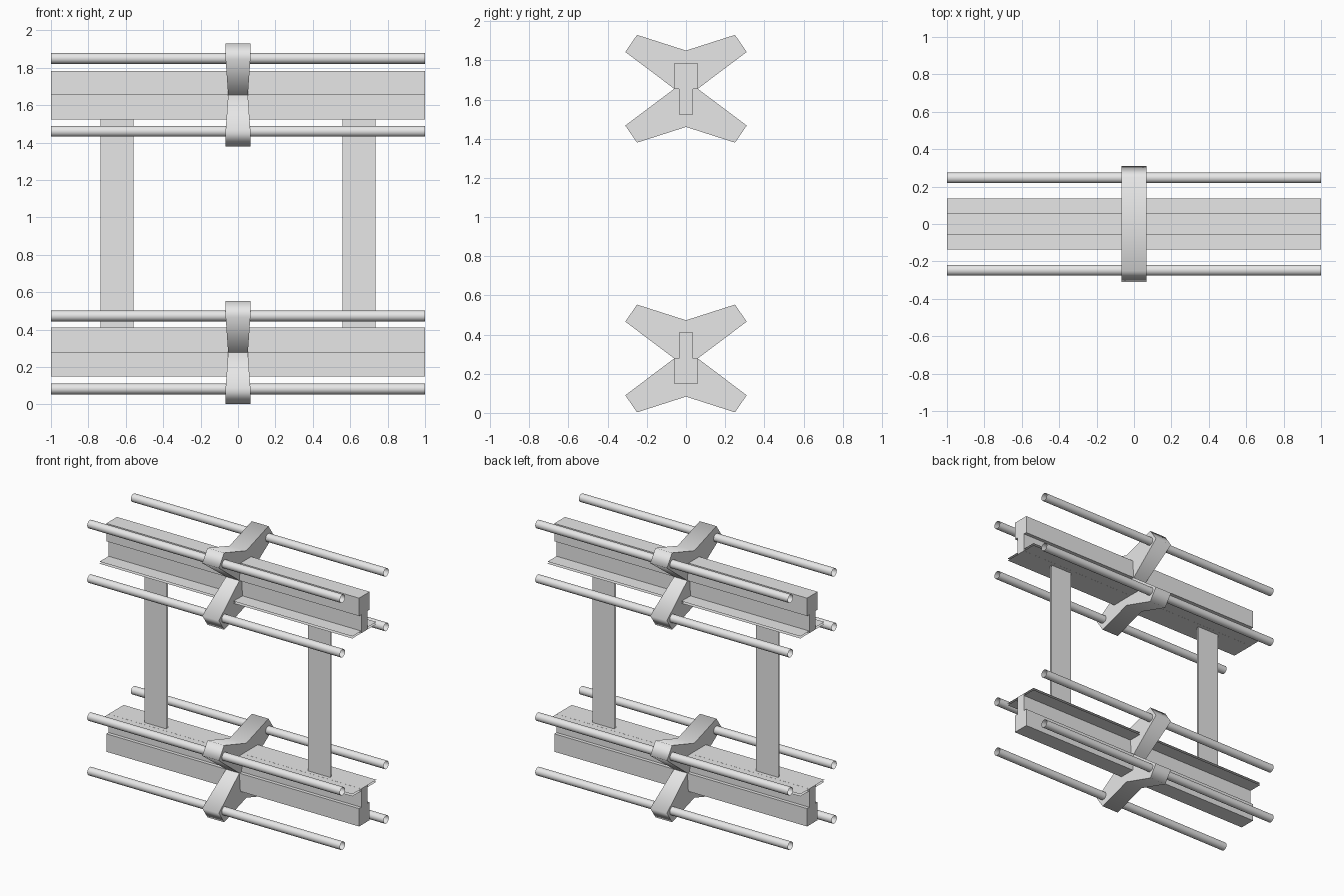
import bpy, bmesh, math
from mathutils import Vector

if "Cube" in bpy.data.objects:
    bpy.data.objects.remove(bpy.data.objects["Cube"])

grey = bpy.data.materials.new("light_grey")
grey.use_nodes = True
grey.diffuse_color = (0.8, 0.8, 0.8, 1)
grey.node_tree.nodes["Principled BSDF"].inputs["Base Color"].default_value = (0.8, 0.8, 0.8, 1)


def finish(name, bm):
    mesh = bpy.data.meshes.new(name)
    bm.to_mesh(mesh)
    bm.free()
    mesh.materials.append(grey)
    obj = bpy.data.objects.new(name, mesh)
    bpy.context.collection.objects.link(obj)
    return obj


def prism(profile, half_length):
    """Closed prism along x from a (y, z) outline."""
    bm = bmesh.new()
    face = bm.faces.new([bm.verts.new((-half_length, y, z)) for y, z in profile])
    ext = bmesh.ops.extrude_face_region(bm, geom=[face])
    moved = [v for v in ext["geom"] if isinstance(v, bmesh.types.BMVert)]
    bmesh.ops.translate(bm, verts=moved, vec=(2 * half_length, 0, 0))
    bmesh.ops.recalc_face_normals(bm, faces=bm.faces)
    return bm


def twin_sheets(name, center, u, v, gap):
    """Two parallel sheets, open at the rim, facing away from each other."""
    bm = bmesh.new()
    c, u, v = Vector(center), Vector(u), Vector(v)
    n = u.cross(v).normalized() * gap / 2
    for side in (1, -1):
        corners = [c + n * side + u * a + v * b * side
                   for a, b in ((-1, -1), (1, -1), (1, 1), (-1, 1))]
        bm.faces.new([bm.verts.new(p) for p in corners])
    return finish(name, bm)


def rail_beam(name, z, s):
    """T-shaped beam; s is the side of the wide head."""
    half = [(0.06, 0.128), (0.06, 0), (0.035, 0), (0.035, -0.132)]
    outline = half + [(-y, h) for y, h in reversed(half)]
    finish(name, prism([(y, z + s * h) for y, h in outline], 1))


def cross_clamp(name, z):
    """Four-armed bracket, slightly pinched at the waist."""
    quarter = [(0.25, 0.275), (0.31, 0.188)]
    right = quarter + [(0.06, 0)] + [(y, -h) for y, h in reversed(quarter)]
    outline = [(0, 0.195)] + right + [(0, -0.195)] + [(-y, h) for y, h in reversed(right)]
    bm = prism([(y, z + h) for y, h in outline], 0.066)
    for v in bm.verts:
        if abs(v.co.z - z) < 0.01:
            v.co.x *= 0.8
    for f in bm.faces:
        f.smooth = len(f.verts) == 4
    # Keep the rims and the waist crisp
    for e in bm.edges:
        a, b = (v.co for v in e.verts)
        rim = abs(a.x - b.x) < 0.05
        waist = abs(a.z - z) < 0.01 and abs(b.z - z) < 0.01
        e.smooth = not (rim or waist)
    finish(name, bm)


def tube(name, y, z, radius=0.029, sides=16):
    """Open-ended rod along x."""
    bm = bmesh.new()
    rings = []
    for x in (-1, 1):
        rings.append([bm.verts.new((x, y + radius * math.cos(2 * math.pi * i / sides),
                                    z + radius * math.sin(2 * math.pi * i / sides)))
                      for i in range(sides)])
    for i in range(sides):
        j = (i + 1) % sides
        f = bm.faces.new((rings[0][i], rings[0][j], rings[1][j], rings[1][i]))
        f.smooth = True
    bmesh.ops.recalc_face_normals(bm, faces=bm.faces)
    finish(name, bm)


# Upper and lower rail assemblies, mirrored beams
for level, z, s in (("upper", 1.655, 1), ("lower", 0.278, -1)):
    rail_beam(level + "_beam", z, s)
    twin_sheets(level + "_flange", (0, 0, z - s * 0.124), (1, 0, 0), (0, 0.136, 0), 0.015)
    cross_clamp(level + "_clamp", z)
    for side, y in (("front", -0.247), ("back", 0.247)):
        for place, h in (("top", 0.195), ("bottom", -0.195)):
            tube(f"{level}_{side}_{place}_rod", y, z + h)

# Flat posts joining the two rails
for side, x in (("left", 0.648), ("right", -0.648)):
    twin_sheets(side + "_post", (x, 0, 0.967), (0.088, 0, 0), (0, 0, 0.557), 0.015)
